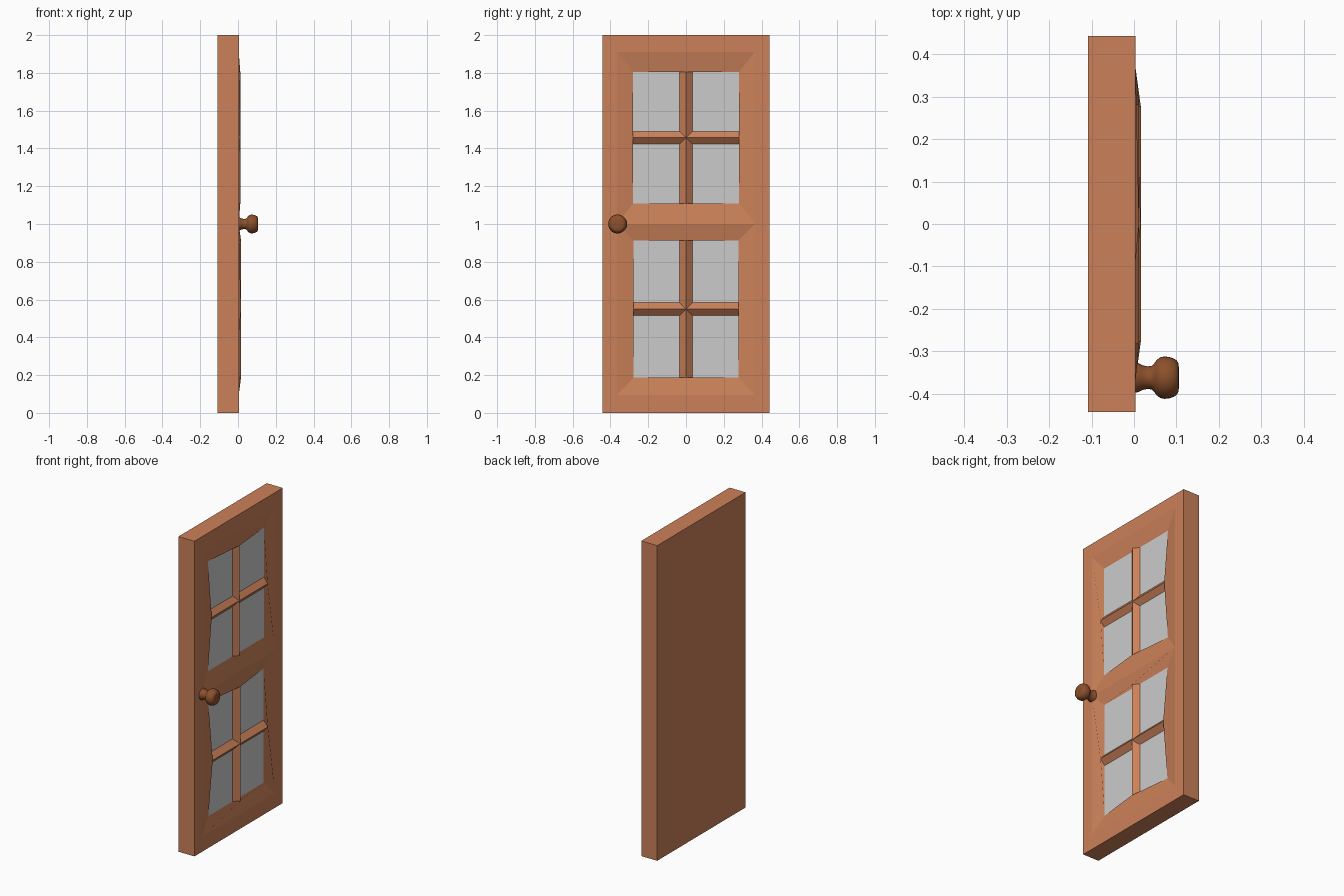
import bpy, bmesh, math

if "Cube" in bpy.data.objects:
    bpy.data.objects.remove(bpy.data.objects["Cube"])

BACK, FACE, GLASS = -0.108, 0.004, -0.015   # depths along x
W, H = 0.443, 2.0                           # half width, height
OY, ZB, ZM, ZT = 0.365, 0.095, 1.0, 1.91    # outer outline of the sloped recesses


def material(name, rgb):
    m = bpy.data.materials.new(name)
    m.diffuse_color = (*rgb, 1)
    m.use_nodes = True
    m.node_tree.nodes["Principled BSDF"].inputs["Base Color"].default_value = m.diffuse_color
    return m


def make_object(name, faces, mat=None):
    """Build a mesh from faces given as point lists, merging shared points."""
    bm = bmesh.new()
    cache = {}
    for pts in faces:
        vs = []
        for p in pts:
            key = tuple(round(c, 5) for c in p)
            if key not in cache:
                cache[key] = bm.verts.new(p)
            vs.append(cache[key])
        bm.faces.new(vs)
    me = bpy.data.meshes.new(name)
    bm.to_mesh(me)
    bm.free()
    ob = bpy.data.objects.new(name, me)
    bpy.context.collection.objects.link(ob)
    if mat:
        me.materials.append(mat)
    return ob


wood = material("door_wood", (0.60, 0.22, 0.10))
knob_wood = material("knob_wood", (0.26, 0.08, 0.025))


# Door slab: box with a front border around the two recesses
def F(y, z):
    return (FACE, y, z)


def B(y, z):
    return (BACK, y, z)


ring = [(-W, 0), (W, 0), (W, H), (-W, H)]
inner = [(-OY, ZB), (OY, ZB), (OY, ZT), (-OY, ZT)]
wood_faces = [[B(*p) for p in reversed(ring)]]
for i in range(4):
    a, b = ring[i], ring[(i + 1) % 4]
    ia, ib = inner[i], inner[(i + 1) % 4]
    wood_faces.append([B(*a), B(*b), F(*b), F(*a)])
    border = [F(*a), F(*b), F(*ib)]
    if i % 2:                               # stiles touch the middle rail corner
        border.append(F(ib[0], ZM))
    wood_faces.append(border + [F(*ia)])


# Recess: four sloped faces, crossed ridge-shaped muntins and four panes
def window(oz0, oz1, iz0, iz1, iy, half, ridge):
    cz = (iz0 + iz1) / 2
    outer = [F(-OY, oz0), F(OY, oz0), F(OY, oz1), F(-OY, oz1)]
    corner = [(GLASS, -iy, iz0), (GLASS, iy, iz0), (GLASS, iy, iz1), (GLASS, -iy, iz1)]
    cross = [(GLASS, -half, cz - half), (GLASS, half, cz - half),
             (GLASS, half, cz + half), (GLASS, -half, cz + half)]
    tip = [(ridge, 0, iz0), (ridge, iy, cz), (ridge, 0, iz1), (ridge, -iy, cz)]
    foot_a = [(GLASS, -half, iz0), (GLASS, iy, cz - half), (GLASS, half, iz1), (GLASS, -iy, cz + half)]
    foot_b = [(GLASS, half, iz0), (GLASS, iy, cz + half), (GLASS, -half, iz1), (GLASS, -iy, cz - half)]
    centre = (ridge, 0, cz)
    panes = []
    for i in range(4):
        j = (i + 1) % 4
        wood_faces.append([outer[j], corner[j], foot_b[i], tip[i], foot_a[i], corner[i], outer[i]])
        wood_faces.append([foot_a[i], tip[i], centre, cross[i]])
        wood_faces.append([tip[i], foot_b[i], cross[j], centre])
        panes.append([corner[i], foot_a[i], cross[i], foot_b[i - 1]])
    return panes


upper = window(ZM, ZT, 1.108, 1.806, 0.281, 0.034, 0.012)
lower = window(ZB, ZM, 0.187, 0.912, 0.277, 0.035, 0.016)
make_object("door_panel", wood_faces, wood)
make_object("upper_glass", upper)
make_object("lower_glass", lower)

# Knob: profile (x, radius) turned around the x axis
profile = [(0.000, 0.036), (0.010, 0.034), (0.020, 0.029), (0.032, 0.0265), (0.042, 0.028),
           (0.048, 0.034), (0.054, 0.042), (0.062, 0.048), (0.072, 0.050), (0.084, 0.0485),
           (0.094, 0.045), (0.101, 0.040), (0.105, 0.033), (0.106, 0.018)]
N = 32


def turn(p, k):
    t = 2 * math.pi * (k % N) / N
    return (p[0], -0.362 + p[1] * math.cos(t), 1.0 + p[1] * math.sin(t))


knob_faces = [[turn(p, k), turn(p, k + 1), turn(q, k + 1), turn(q, k)]
              for p, q in zip(profile, profile[1:]) for k in range(N)]
knob_faces.append([turn(profile[-1], k) for k in range(N)])
knob_faces.append([turn(profile[0], k) for k in reversed(range(N))])
knob = make_object("door_knob", knob_faces, knob_wood)
bpy.context.view_layer.objects.active = knob
knob.select_set(True)
bpy.ops.object.shade_smooth_by_angle(angle=math.radians(50))
